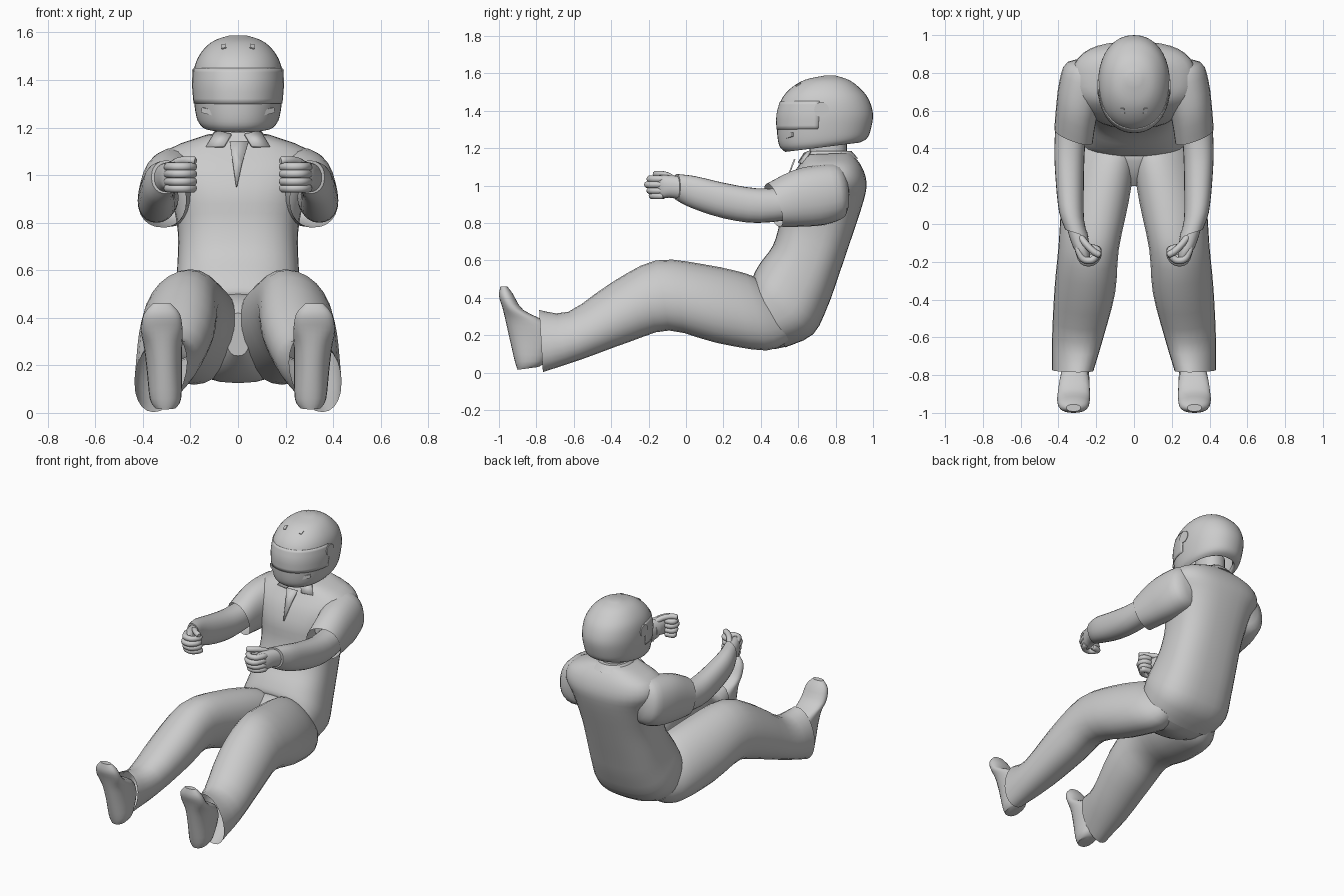
import bpy, bmesh, math
from mathutils import Vector

if "Cube" in bpy.data.objects:
    bpy.data.objects.remove(bpy.data.objects["Cube"])


def finish(name, rings, closed=True, caps=(True, True), mirror=False, thick=0):
    """Skin a list of point rings into a mesh object."""
    bm = bmesh.new()
    rows = [[bm.verts.new(p) for p in r] for r in rings]
    n = len(rows[0])
    for a, b in zip(rows, rows[1:]):
        for i in range(n if closed else n - 1):
            j = (i + 1) % n
            bm.faces.new((a[i], a[j], b[j], b[i]))
    if closed and caps[0]:
        bm.faces.new(rows[0][::-1])
    if closed and caps[1]:
        bm.faces.new(rows[-1])
    bmesh.ops.recalc_face_normals(bm, faces=bm.faces)
    me = bpy.data.meshes.new(name)
    bm.to_mesh(me)
    bm.free()
    ob = bpy.data.objects.new(name, me)
    bpy.context.collection.objects.link(ob)
    if thick:
        ob.modifiers.new("Solidify", 'SOLIDIFY').thickness = thick
    if mirror:
        ob.modifiers.new("Mirror", 'MIRROR').use_mirror_merge = False
    return ob


def smooth_rows(rows, steps):
    """Catmull-Rom interpolation through rows of numbers."""
    out = []
    for i in range(len(rows) - 1):
        p0, p1 = rows[max(i - 1, 0)], rows[i]
        p2, p3 = rows[i + 1], rows[min(i + 2, len(rows) - 1)]
        for s in range(steps):
            t = s / steps
            out.append([0.5 * (2 * b + (c - a) * t + (2 * a - 5 * b + 4 * c - d) * t * t
                        + (3 * b - a - 3 * c + d) * t ** 3)
                        for a, b, c, d in zip(p0, p1, p2, p3)])
    return out + [list(rows[-1])]


def loft(name, rows, p=2.2, n=24, steps=3, arc=None, grow=0, skew=0, lean=0, **kw):
    """Row = centre x, edge A (y, z), opposite edge B (y, z), half width."""
    rings = []
    for cx, ay, az, by, bz, hw in smooth_rows(rows, steps):
        c = Vector((cx, (ay + by) / 2, (az + bz) / 2))
        v = Vector((0, (ay - by) / 2, (az - bz) / 2))
        v *= 1 + grow / v.length
        v.x = lean
        u = Vector((hw + grow, skew, 0))
        ring = []
        for i in range(n):
            a = math.tau * i / n if arc is None else math.radians(90 - arc + 2 * arc * i / (n - 1))
            co, si = math.cos(a), math.sin(a)
            ring.append(c + u * math.copysign(abs(co) ** (2 / p), co)
                        + v * math.copysign(abs(si) ** (2 / p), si))
        rings.append(ring)
    return finish(name, rings, closed=arc is None, **kw)


def tube(name, pts, r, n=10, **kw):
    """Round-ended finger along a smooth path."""
    path = [Vector(q) for q in smooth_rows(pts, 4)]
    rings = []
    for i, q in enumerate(path):
        t = (path[min(i + 1, len(path) - 1)] - path[max(i - 1, 0)]).normalized()
        u = t.cross(Vector((0, 0, 1))).normalized()
        w = u.cross(t)
        k = r * (0.65 if i in (0, len(path) - 1) else 1)
        rings.append([q + u * k * math.cos(math.tau * j / n) + w * k * math.sin(math.tau * j / n)
                      for j in range(n)])
    return finish(name, rings, **kw)


# Shirt body, front edge then back edge
loft("shirt_body", [
    (0, .36, .505, .53, .135, .27), (0, .365, .53, .68, .205, .283), (0, .40, .59, .76, .36, .268),
    (0, .465, .68, .81, .50, .257), (0, .50, .80, .885, .72, .253), (0, .51, .92, .95, .92, .285),
    (0, .55, 1.03, .965, 1.02, .33), (0, .605, 1.11, .935, 1.11, .29),
    (0, .64, 1.165, .88, 1.175, .13)], p=2.6, n=36)

# Sleeves, open at the hem
loft("shirt_sleeve", [
    (.15, .84, 1.08, .84, .90, .06), (.235, .80, 1.115, .84, .83, .118), (.275, .70, 1.11, .74, .79, .12),
    (.305, .57, 1.08, .61, .78, .107), (.32, .435, 1.01, .50, .78, .102)],
    skew=.035, caps=(True, False), mirror=True)

# Collar, flaps, neck opening and neck
loft("collar", [(0, .625, 1.13, .92, 1.145, .14), (0, .65, 1.185, .885, 1.185, .098)], steps=1)
finish("collar_flap", [[(.095, .66, 1.187), (.03, .63, 1.175)], [(.135, .618, 1.12), (.06, .598, 1.125)]],
       closed=False, thick=.012, mirror=True)
finish("neck_opening", [[(-.035, .585, 1.14), (.045, .585, 1.14)], [(-.022, .55, 1.05), (.018, .55, 1.05)],
       [(-.008, .508, .95), (-.004, .508, .95)]], closed=False, thick=.008)
loft("neck", [(0, .66, 1.12, .86, 1.12, .085), (0, .66, 1.28, .86, 1.28, .085)], steps=1)

# Trousers: top edge then underside edge, open at the cuff
loft("trouser_seat", [
    (0, .20, .42, .22, .24, .05), (0, .27, .47, .32, .17, .12),
    (0, .36, .50, .44, .125, .21), (0, .40, .48, .54, .14, .262)], p=2.5)
loft("trouser_leg", [
    (.13, .40, .49, .55, .17, .12), (.155, .32, .53, .43, .118, .16), (.203, .10, .578, .16, .16, .174),
    (.24, -.16, .60, -.09, .225, .157), (.26, -.40, .48, -.30, .165, .158),
    (.298, -.63, .325, -.56, .07, .132), (.325, -.785, .335, -.765, .003, .106)],
    p=2.0, lean=-.03, caps=(True, False), mirror=True)

# Shoes: sole edge then instep / heel edge
loft("shoe", [
    (.305, -.90, .015, -.79, .03, .045), (.305, -.915, .06, -.75, .06, .066),
    (.31, -.945, .19, -.70, .17, .074), (.315, -.965, .28, -.74, .265, .08),
    (.32, -.982, .35, -.87, .335, .087), (.32, -1.0, .41, -.925, .42, .076),
    (.32, -.992, .46, -.955, .46, .038)], mirror=True)

# Forearms and glove cuffs
loft("forearm", [
    (.33, .56, .99, .58, .82, .08), (.342, .38, .985, .38, .80, .08), (.34, .20, 1.015, .20, .825, .074),
    (.33, .05, 1.05, .03, .88, .066), (.302, -.05, 1.062, -.05, .922, .062)], skew=.02, mirror=True)

# Fists: palm, curled fingers and thumb
loft("palm", [
    (.302, -.03, 1.05, -.03, .925, .054), (.288, -.09, 1.055, -.09, .935, .05),
    (.275, -.145, 1.055, -.14, .93, .042), (.258, -.185, 1.04, -.175, .94, .024)], skew=.01, mirror=True)
for k, z in enumerate((1.035, 1.005, .973, .945)):
    s = .012 * abs(k - 1)
    tube(f"finger_{k + 1}", [(.30, -.12, z), (.272, -.195 + s, z), (.222, -.203 + s, z),
         (.19, -.165 + s, z), (.205, -.13, z), (.245, -.125, z)], .0185, mirror=True)
tube("thumb", [(.29, -.06, 1.03), (.255, -.105, 1.055), (.215, -.145, 1.062), (.178, -.165, 1.06)],
     .018, mirror=True)

# Helmet shell, open underneath
shell = [(0, .74, 1.588, .80, 1.588, .035), (0, .635, 1.565, .87, 1.565, .102), (0, .56, 1.52, .925, 1.525, .15),
         (0, .51, 1.46, .975, 1.465, .181), (0, .487, 1.38, 1.0, 1.38, .19), (0, .487, 1.28, .985, 1.29, .182),
         (0, .50, 1.21, .965, 1.25, .17), (0, .53, 1.18, .93, 1.23, .15)]
helmet = loft("helmet_shell", shell, p=2.15, n=40, steps=4, caps=(True, False), thick=.03)

# Visor and rear trim follow the shell
loft("visor", [(0, .487, 1.30, .988, 1.305, .184), (0, .487, 1.38, 1.0, 1.38, .19),
               (0, .506, 1.45, .978, 1.455, .183)], p=2.15, n=32, arc=84, grow=.004, thick=.006)


def block(name, loc, size, rot):
    bpy.ops.mesh.primitive_cube_add(size=1, location=loc, rotation=rot)
    bpy.context.object.name = name
    bpy.context.object.scale = size


# Visor pivots and vents
for s, side in ((-1, "left"), (1, "right")):
    bpy.ops.mesh.primitive_cylinder_add(vertices=20, radius=.04, depth=.012,
                                        location=(s * .187, .725, 1.405), rotation=(0, math.pi / 2, 0))
    bpy.context.object.name = f"visor_pivot_{side}"
    block(f"chin_vent_{side}", (s * .115, .545, 1.265), (.09, .01, .022), (0, -s * .2, s * .62))
    block(f"brow_vent_{side}", (s * .06, .60, 1.54), (.02, .03, .008), (.55, s * .2, 0))

# Smooth shading with crisp hems
bpy.ops.object.select_all(action='SELECT')
bpy.context.view_layer.objects.active = helmet
bpy.ops.object.shade_smooth_by_angle(angle=math.radians(40))
